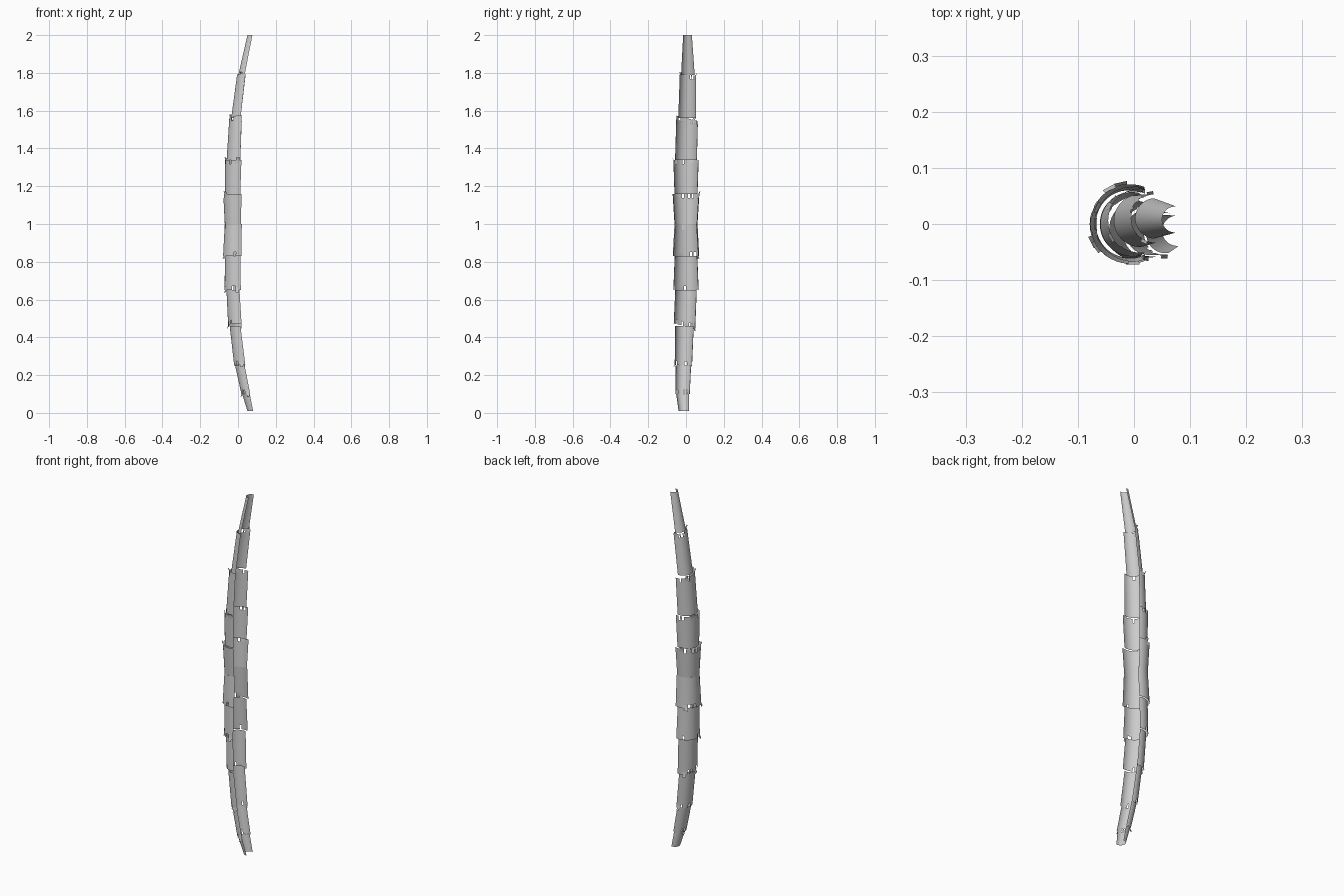
import bpy, bmesh, math, random

if "Cube" in bpy.data.objects:
    bpy.data.objects.remove(bpy.data.objects["Cube"])

random.seed(4)
COLS = 26      # facets around each open plate

# stations from the middle outwards: z, back x, edge x, centre y, radius, end flare, end slant
UPPER = [(1.00, -.070, .015, .000, .061, .000, .0),
         (1.16, -.068, .012, .000, .061, .010, .0),
         (1.34, -.060, .012, .000, .058, .009, .0),
         (1.56, -.036, .013, .006, .047, .010, -.25),
         (1.79, .002, .035, .010, .036, .007, -.1),
         (2.00, .050, .076, .008, .023, .000, .0)]
LOWER = [(1.00, -.070, .020, .000, .061, .000, .0),
         (.83, -.069, .012, .000, .060, .010, .0),
         (.65, -.061, .008, .000, .057, .010, .0),
         (.46, -.044, .013, -.008, .049, .008, -.25),
         (.25, -.015, .035, -.014, .041, .005, -.1),
         (.10, .022, .062, -.018, .034, .004, .0),
         (.01, .050, .080, -.012, .027, .000, .0)]


def arc_point(xl, xr, yc, r, t):
    """Point on an arc that opens toward +x; t runs 0..1 from edge to edge."""
    cx = xl + r
    a = math.acos(max(-.95, min(.95, (xr - cx) / r)))
    ang = a + (2 * math.pi - 2 * a) * t
    return cx + r * math.cos(ang), yc + r * math.sin(ang)


def make_plate(name, s, e):
    """Curved sheet from station s to flared station e with a notched rim."""
    fl, slant = e[5], e[6]
    sign = 1 if e[0] > s[0] else -1
    bm = bmesh.new()
    rows = []
    rim = .022 / abs(e[0] - s[0])
    for u in (0, .35, .7, 1 - rim, 1):
        f = fl * u
        z, xl, xr, yc, r = [s[k] + (e[k] - s[k]) * u for k in range(5)]
        row = []
        for i in range(COLS + 1):
            x, y = arc_point(xl - f, xr + f * .7, yc, r + f, i / COLS)
            row.append(bm.verts.new((x, y, z + slant * (y - yc) * u)))
        rows.append(row)
    # narrow notches cut out of the free rim
    notches = set(random.sample(range(2, COLS - 2), 4)) if fl else set()
    for j in range(len(rows) - 1):
        for i in range(COLS):
            if j == len(rows) - 2 and i in notches:
                continue
            bm.faces.new((rows[j][i], rows[j][i + 1], rows[j + 1][i + 1], rows[j + 1][i]))
    # short torn tabs curling outward from the rim
    if fl:
        cx = e[1] + e[4]
        free = [i for i in range(1, COLS - 2) if i not in notches and i + 1 not in notches]
        for i in random.sample(free, 2):
            tip = []
            for k in (i, i + 2):
                v = rows[-1][k].co
                dx, dy = v.x - cx, v.y - e[3]
                d = math.hypot(dx, dy)
                tip.append(bm.verts.new((v.x + .006 * dx / d, v.y + .006 * dy / d, v.z + sign * .012)))
            bm.faces.new((rows[-1][i], rows[-1][i + 1], rows[-1][i + 2], tip[1], tip[0]))
    bmesh.ops.delete(bm, geom=[v for v in bm.verts if not v.link_faces], context='VERTS')
    bmesh.ops.recalc_face_normals(bm, faces=bm.faces)
    mesh = bpy.data.meshes.new(name)
    bm.to_mesh(mesh)
    bm.free()
    ob = bpy.data.objects.new(name, mesh)
    bpy.context.collection.objects.link(ob)
    bpy.context.view_layer.objects.active = ob
    ob.select_set(True)
    bpy.ops.object.shade_smooth_by_angle(angle=math.radians(30))
    ob.select_set(False)


# overlapping plates, running outward from the middle
for label, stations in (("upper_plate", UPPER), ("lower_plate", LOWER)):
    for n in range(len(stations) - 1):
        make_plate(f"{label}_{n + 1}", stations[n], stations[n + 1])

# small square patch inside the middle joint
bpy.ops.mesh.primitive_cube_add(size=1, location=(-.067, -.005, .985))
patch = bpy.context.object
patch.name = "inner_patch"
patch.scale = (.003, .032, .034)
